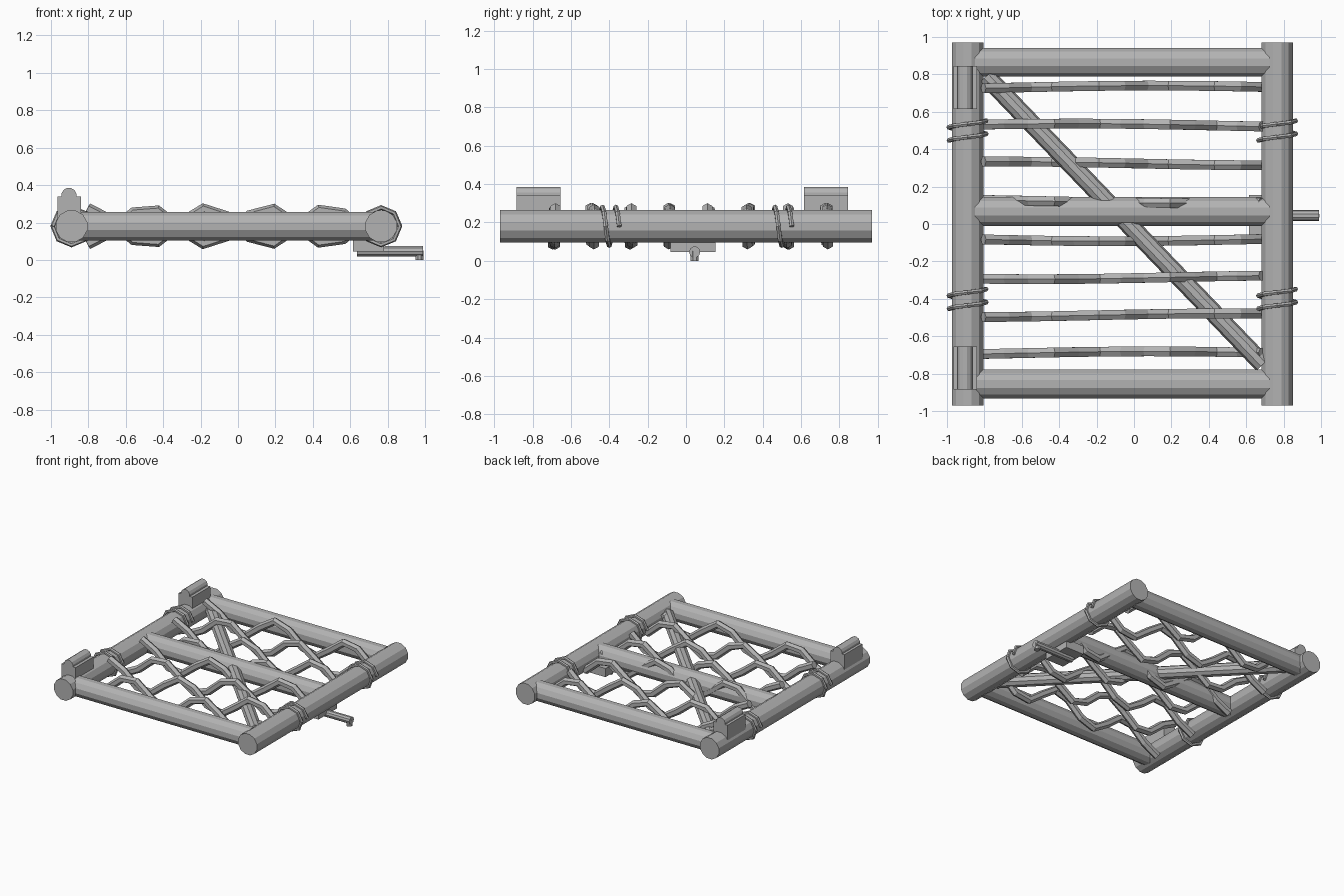
import bpy, bmesh, math
from mathutils import Vector

if "Cube" in bpy.data.objects:
    bpy.data.objects.remove(bpy.data.objects["Cube"], do_unlink=True)

grey = bpy.data.materials.new("plain_grey")
grey.use_nodes = True
grey.diffuse_color = (0.45, 0.45, 0.45, 1)
grey.node_tree.nodes["Principled BSDF"].inputs["Base Color"].default_value = grey.diffuse_color


def finish(name, bm):
    bmesh.ops.recalc_face_normals(bm, faces=bm.faces)
    mesh = bpy.data.meshes.new(name)
    bm.to_mesh(mesh)
    bm.free()
    mesh.materials.append(grey)
    obj = bpy.data.objects.new(name, mesh)
    bpy.context.collection.objects.link(obj)
    return obj


def tube(name, points, radius, sides, side_axis):
    """Faceted tube along a path; side_axis keeps the rings from twisting."""
    bm = bmesh.new()
    pts = [Vector(p) for p in points]
    rings = []
    for i, p in enumerate(pts):
        along = (pts[min(i + 1, len(pts) - 1)] - pts[max(i - 1, 0)]).normalized()
        u = Vector(side_axis)
        u = (u - along * u.dot(along)).normalized()
        v = along.cross(u)
        angles = [math.tau * (k + 0.5) / sides for k in range(sides)]
        rings.append([bm.verts.new(p + radius * (u * math.cos(a) + v * math.sin(a)))
                      for a in angles])
    for a, b in zip(rings, rings[1:]):
        for k in range(sides):
            n = (k + 1) % sides
            bm.faces.new((a[k], a[n], b[n], b[k]))
    bm.faces.new(rings[0])
    bm.faces.new(rings[-1])
    return finish(name, bm)


def box(name, low, high):
    bm = bmesh.new()
    bmesh.ops.create_cube(bm, size=1)
    for v in bm.verts:
        v.co = [(l + h) / 2 + c * (h - l) for c, l, h in zip(v.co, low, high)]
    return finish(name, bm)


MID = 0.18
LEFT, RIGHT = -0.89, 0.765
UP = (0, 0, 1)

# Side posts
for name, x in (("hinge_post", LEFT), ("latch_post", RIGHT)):
    tube(name, [(x, -0.97, MID), (x, 0.97, MID)], 0.087, 12, UP)

# Cross rails
for name, y in (("top_rail", 0.865), ("middle_rail", 0.067), ("bottom_rail", -0.855)):
    tube(name, [(LEFT + 0.04, y, MID), (RIGHT - 0.04, y, MID)], 0.08, 12, UP)

# Diagonal brace
tube("diagonal_brace", [(-0.79, 0.79, MID + 0.005), (0.69, -0.75, MID + 0.005)], 0.05, 10, UP)

# Woven sticks, neighbours bending opposite ways
SEGMENTS = 12
for row in range(8):
    y = 0.73 - row * 0.203
    sign = 1 if row % 2 else -1
    path = []
    for i in range(SEGMENTS + 1):
        x = -0.805 + 1.49 * i / SEGMENTS
        wobble = 0.01 * math.cos(2.2 * (x - 0.1) + row * 0.9)
        path.append((x, y + wobble, MID + sign * 0.095 * math.cos(math.pi * (x + 0.485) / 0.322)))
    tube(f"woven_stick_{row + 1}", path, 0.03, 6, (0, 1, 0))

# Rope lashings, one and a half turns around each post
for x in (LEFT, RIGHT):
    for y in (0.5, -0.4):
        path = []
        for i in range(13):
            a = math.pi - math.tau * i / 8
            path.append((x + 0.1 * math.cos(a), y - 0.053 + 0.105 * i / 12,
                         MID + 0.1 * math.sin(a)))
        tube("rope_lashing", path, 0.013, 6, (0, 1, 0))

# Hinges: block with a pin barrel on top
for low, high in ((0.615, 0.845), (-0.885, -0.655)):
    box("hinge_block", (-0.965, low, 0.2), (-0.84, high, 0.34))
    tube("hinge_barrel", [(-0.904, low, 0.345), (-0.904, high, 0.345)], 0.041, 12, UP)

# Latch: plate, sliding bolt and knob under the gate
box("latch_plate", (0.615, -0.08, 0.045), (0.78, 0.155, 0.115))
tube("latch_bolt", [(0.635, 0.045, 0.046), (0.99, 0.045, 0.046)], 0.029, 10, UP)
tube("latch_knob", [(0.97, 0.045, 0), (0.97, 0.045, 0.05)], 0.023, 8, (1, 0, 0))
